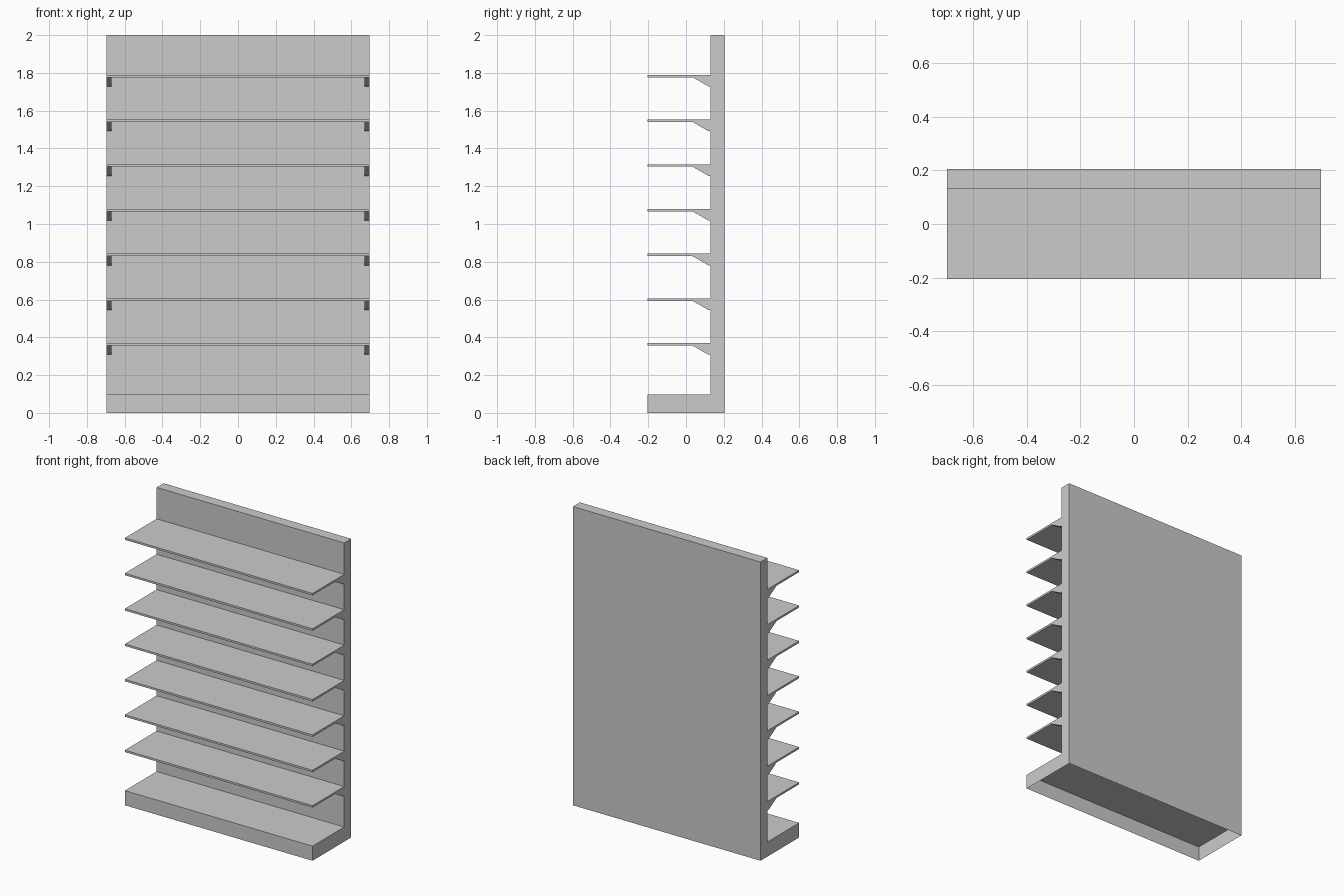
import bpy
import bmesh

cube = bpy.data.objects.get("Cube")
if cube:
    bpy.data.objects.remove(cube, do_unlink=True)

HALF_W = 0.695
FRONT, PANEL, BACK = -0.204, 0.131, 0.204
BASE_TOP = 0.098
SHELF_COUNT, FIRST_TOP, SPACING = 7, 0.369, 0.2368
THICK, DROP, BRACKET_W = 0.013, 0.061, 0.026

grey = bpy.data.materials.new("light grey metal")
grey.use_nodes = True
colour = (0.6, 0.6, 0.6, 1)
grey.diffuse_color = colour
grey.node_tree.nodes["Principled BSDF"].inputs["Base Color"].default_value = colour


def extrude_profile(name, profile, x0, x1, open_bottom=False):
    """Extrude a (y, z) outline along x."""
    bm = bmesh.new()
    face = bm.faces.new([bm.verts.new((x0, y, z)) for y, z in profile])
    ext = bmesh.ops.extrude_face_region(bm, geom=[face], use_keep_orig=True)
    moved = [v for v in ext["geom"] if isinstance(v, bmesh.types.BMVert)]
    bmesh.ops.translate(bm, verts=moved, vec=(x1 - x0, 0, 0))
    bmesh.ops.recalc_face_normals(bm, faces=bm.faces)
    if open_bottom:
        floor = [f for f in bm.faces if all(v.co.z < 0.001 for v in f.verts)]
        bmesh.ops.delete(bm, geom=floor, context="FACES_ONLY")
    mesh = bpy.data.meshes.new(name)
    bm.to_mesh(mesh)
    bm.free()
    mesh.materials.append(grey)
    obj = bpy.data.objects.new(name, mesh)
    bpy.context.collection.objects.link(obj)
    return obj


# Hollow back panel and plinth in one sheet body, open underneath
extrude_profile("back_panel_and_base", [
    (FRONT, 0), (BACK, 0), (BACK, 2), (PANEL, 2),
    (PANEL, BASE_TOP), (FRONT, BASE_TOP)], -HALF_W, HALF_W, open_bottom=True)

# Shelves, each with a tapered bracket at both ends
for i in range(SHELF_COUNT):
    top = FIRST_TOP + i * SPACING
    under = top - THICK
    extrude_profile(f"shelf_{i + 1}", [
        (FRONT, under), (PANEL, under), (PANEL, top), (FRONT, top)],
        -HALF_W, HALF_W)
    bracket = [(0.035, under), (0.118, top - DROP),
               (PANEL, top - DROP), (PANEL, under)]
    for side, sign in (("right", -1), ("left", 1)):
        extrude_profile(f"{side}_bracket_{i + 1}", bracket,
                        sign * HALF_W, sign * (HALF_W - BRACKET_W))
